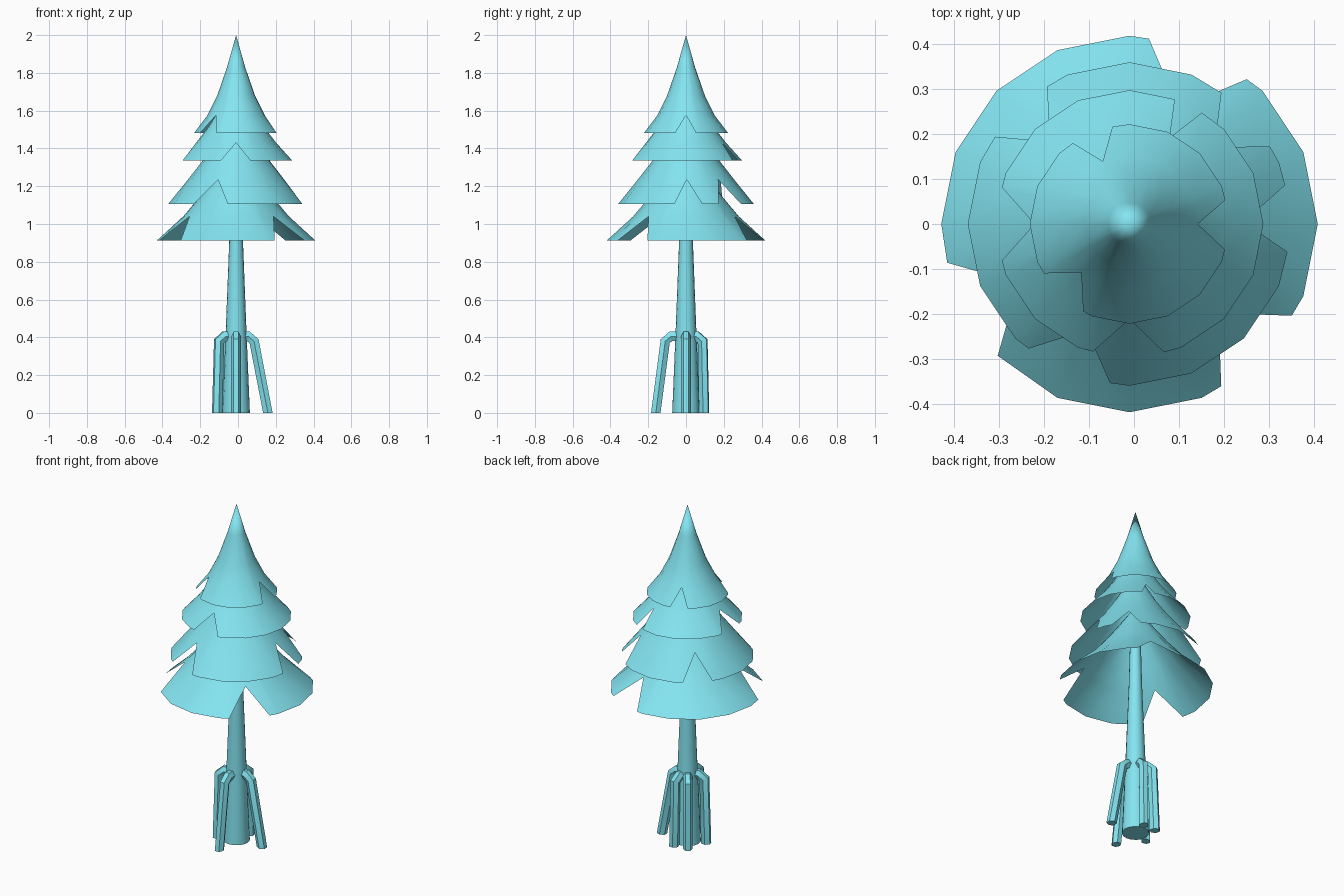
import bpy, bmesh
from math import sin, cos, radians, pi
from mathutils import Vector

if "Cube" in bpy.data.objects:
    bpy.data.objects.remove(bpy.data.objects["Cube"])

CX = -0.01  # the trunk axis sits slightly left of centre

mat = bpy.data.materials.new("cyan")
mat.diffuse_color = (0.23, 0.78, 0.88, 1)
mat.use_nodes = True
mat.node_tree.nodes["Principled BSDF"].inputs["Base Color"].default_value = mat.diffuse_color


def finish(bm, name, angle, recalc=True):
    bmesh.ops.remove_doubles(bm, verts=bm.verts[:], dist=1e-5)
    if recalc:
        bmesh.ops.recalc_face_normals(bm, faces=bm.faces[:])
    me = bpy.data.meshes.new(name)
    bm.to_mesh(me)
    bm.free()
    ob = bpy.data.objects.new(name, me)
    ob.location.x = CX
    me.materials.append(mat)
    bpy.context.collection.objects.link(ob)
    bpy.ops.object.select_all(action='DESELECT')
    ob.select_set(True)
    bpy.context.view_layer.objects.active = ob
    bpy.ops.object.shade_smooth_by_angle(angle=radians(angle))
    return ob


def bridge(bm, rings):
    """Join closed rings of equal length with faces."""
    n = len(rings[0])
    for a, b in zip(rings, rings[1:]):
        for i in range(n):
            j = (i + 1) % n
            bm.faces.new((a[i], b[i], b[j], a[j]))


def tier(name, profile, notches):
    """Open skirt; the last profile span is cut by V notches (start, apex, end)."""
    cols = []
    for i in range(16):
        a = i * 22.5
        if not any(lo - 3 < a + k < hi + 3 for lo, c, hi in notches for k in (0, -360)):
            cols.append((a, 1.0))
    for lo, c, hi in notches:
        cols += [(lo % 360, 0.97), (c % 360, 0.0), (hi % 360, 0.97)]
    cols.sort()
    bm = bmesh.new()
    (r0, z0), (r1, z1) = profile[-2:]

    def ring(f):
        out = []
        for a, t in cols:
            r, z = f(t)
            out.append(bm.verts.new((r * cos(radians(a)), r * sin(radians(a)), z)))
        return out

    rings = [ring(lambda t, p=p: p) for p in profile[:-1]]
    # nearly full depth in plan, flat hem in height
    rings.append(ring(lambda t: (r0 + (r1 - r0) * t, z0 + (z1 - z0) * (1 if t > .5 else 0))))
    bridge(bm, rings)
    return finish(bm, name, 40, False)


# Foliage tiers, top to bottom
tier("foliage_top", [(0, 2), (.048, 1.83), (.1, 1.68), (.152, 1.575), (.222, 1.482)],
     [(-15, 0, 14), (100, 113, 125), (210, 225, 242)])
tier("foliage_upper", [(.04, 1.72), (.1, 1.59), (.15, 1.51), (.212, 1.43), (.298, 1.335)],
     [(164, 180, 196), (254, 270, 285), (57, 65, 70)])
tier("foliage_middle", [(.04, 1.56), (.12, 1.42), (.185, 1.325), (.255, 1.235), (.36, 1.105)],
     [(-10, 1, 14), (29, 42, 55), (121, 134, 147), (231, 248, 263)])
tier("foliage_lower", [(.035, 1.36), (.12, 1.24), (.2, 1.135), (.28, 1.04), (.419, .913)],
     [(51, 67, 84), (192, 208, 225), (299.5, 315, 330.5)])

# Tapered trunk
bm = bmesh.new()
rings = []
for r, z in [(.073, 0), (.055, .43), (.036, .92), (.025, 1.36)]:
    rings.append([bm.verts.new((r * cos(i * pi / 8), r * sin(i * pi / 8), z)) for i in range(16)])
bridge(bm, rings)
bm.faces.new(rings[0])
bm.faces.new(rings[-1])
finish(bm, "trunk", 40)


def root(name, angle, foot, knee):
    """Bent hexagonal prop root going out from the trunk and down."""
    path = [(.03, .405), (knee - .035, .405), (knee - .005, .38), (foot, 0)]
    side = [(1, 0), (.8, 0), (1, 1), (1, -1)]  # in-plane offset of the outer face
    side = [(0, 1), (.3, 1), (.95, .4), (1, 0)]
    ca, sa = cos(radians(angle)), sin(radians(angle))
    bm = bmesh.new()
    rings = []
    for (r, z), (nr, nz) in zip(path, side):
        ring = []
        for k in range(6):
            u = .026 * cos(k * pi / 3)
            v = .025 * sin(k * pi / 3) / sin(pi / 3)
            rr, zz = r + nr * v, z + nz * v
            ring.append(bm.verts.new((rr * ca - u * sa, rr * sa + u * ca, zz)))
        rings.append(ring)
    bridge(bm, rings)
    bm.faces.new(rings[0])
    bm.faces.new(rings[-1])
    finish(bm, name, 30)


# Prop roots: two splayed, three upright
for i, (a, foot, knee) in enumerate([(0, .168, .1), (270, .16, .115),
                                     (198, .105, .1), (126, .108, .1), (78, .098, .095)]):
    root(f"prop_root_{i + 1}", a, foot, knee)
